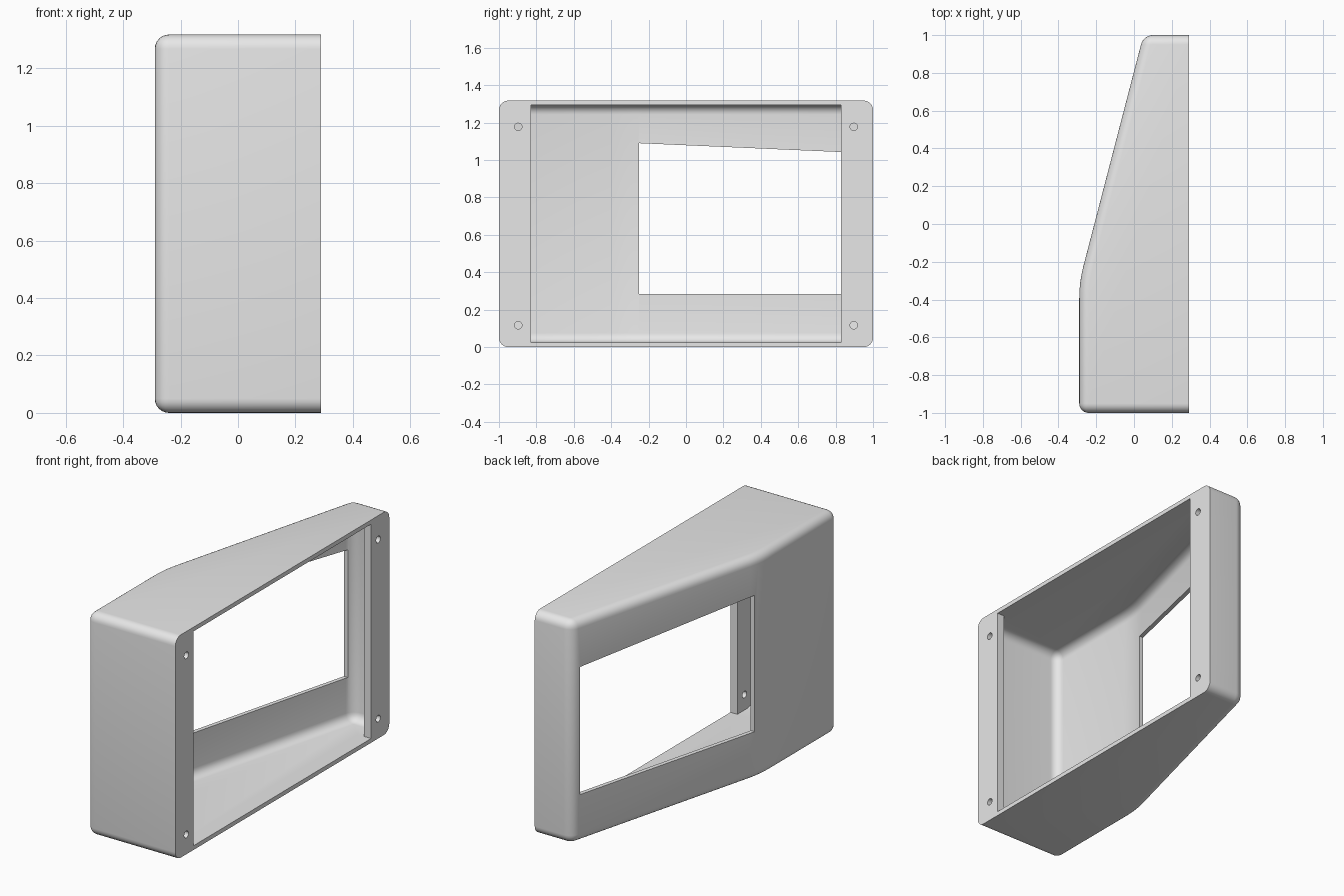
import bpy, bmesh, math
from mathutils import Vector

if "Cube" in bpy.data.objects:
    bpy.data.objects.remove(bpy.data.objects["Cube"])

H = 1.318          # height
WALL = 0.025       # wall thickness
RIM = 0.29         # open side plane
FLANGE = 0.045     # mounting flange thickness
SLOPE = 0.26       # run of the slanted face per unit of depth


def to_object(name, bm):
    bmesh.ops.recalc_face_normals(bm, faces=bm.faces)
    mesh = bpy.data.meshes.new(name)
    bm.to_mesh(mesh)
    bm.free()
    obj = bpy.data.objects.new(name, mesh)
    bpy.context.collection.objects.link(obj)
    return obj


def prism(points, direction):
    bm = bmesh.new()
    face = bm.faces.new([bm.verts.new(p) for p in points])
    geom = bmesh.ops.extrude_face_region(bm, geom=[face])["geom"]
    verts = [g for g in geom if isinstance(g, bmesh.types.BMVert)]
    bmesh.ops.translate(bm, verts=verts, vec=direction)
    bmesh.ops.recalc_face_normals(bm, faces=bm.faces)
    return bm


def rounded_body(name, inset, x_max):
    """Wedge-backed box, rounded everywhere except around its x_max face."""
    left, y_end = -0.29 + inset, 1 - inset
    shift = inset * math.sqrt(1 + SLOPE ** 2)
    x_end = 0.05 - SLOPE * inset + shift
    bend = Vector((left, y_end - (x_end - left) / SLOPE))
    # soft bend between the flat and the slanted face
    along = Vector((SLOPE, 1)).normalized()
    a, b = bend - Vector((0, 0.09)), bend + along * 0.09
    curve = [a * (1 - t) ** 2 + bend * 2 * t * (1 - t) + b * t * t
             for t in (i / 6 for i in range(7))]
    outline = [(x_max, -y_end), (left, -y_end)] + [tuple(p) for p in curve]
    outline += [(x_end, y_end), (x_max, y_end)]
    bm = prism([(x, y, inset) for x, y in outline], (0, 0, H - 2 * inset))
    edges = [e for e in bm.edges
             if e.calc_face_angle() > 0.3
             and not all(abs(v.co.x - x_max) < 1e-5 for v in e.verts)]
    bmesh.ops.bevel(bm, geom=edges, offset=0.05, offset_type='OFFSET',
                    segments=6, profile=0.5, affect='EDGES', clamp_overlap=False)
    return to_object(name, bm)


def cut(target, cutter):
    mod = target.modifiers.new("cut", 'BOOLEAN')
    mod.operation, mod.solver, mod.object = 'DIFFERENCE', 'EXACT', cutter
    bpy.context.view_layer.objects.active = target
    bpy.ops.object.modifier_apply(modifier=mod.name)
    bpy.data.objects.remove(cutter)


# outer shell, hollowed behind the flanges
housing = rounded_body("housing", 0, RIM)
cut(housing, rounded_body("cavity_cutter", WALL, RIM - FLANGE))

# opening between the two flanges
y, z0, z1 = 0.83, WALL, H - WALL
cut(housing, to_object("opening_cutter", prism(
    [(0.2, -y, z0), (0.2, y, z0), (0.2, y, z1), (0.2, -y, z1)], (0.2, 0, 0))))

# window through the slanted face, with a slightly falling top edge
cut(housing, to_object("window_cutter", prism(
    [(-0.5, -0.25, 0.283), (-0.5, 0.94, 0.283),
     (-0.5, 0.94, 1.038), (-0.5, -0.25, 1.09)], (0.65, 0, 0))))

# screw holes in the flange corners
for y in (-0.897, 0.897):
    for z in (0.117, 1.177):
        ring = [(0.2, y + 0.02 * math.cos(a), z + 0.02 * math.sin(a))
                for a in (i * math.tau / 24 for i in range(24))]
        cut(housing, to_object("hole_cutter", prism(ring, (0.2, 0, 0))))

# single grey colour
grey = bpy.data.materials.new("light_grey")
grey.diffuse_color = (0.8, 0.8, 0.8, 1)
grey.use_nodes = True
grey.node_tree.nodes["Principled BSDF"].inputs["Base Color"].default_value = grey.diffuse_color
housing.data.materials.clear()
housing.data.materials.append(grey)
for poly in housing.data.polygons:
    poly.material_index = 0

bpy.ops.object.select_all(action='DESELECT')
housing.select_set(True)
bpy.context.view_layer.objects.active = housing
bpy.ops.object.shade_smooth_by_angle(angle=math.radians(30))
